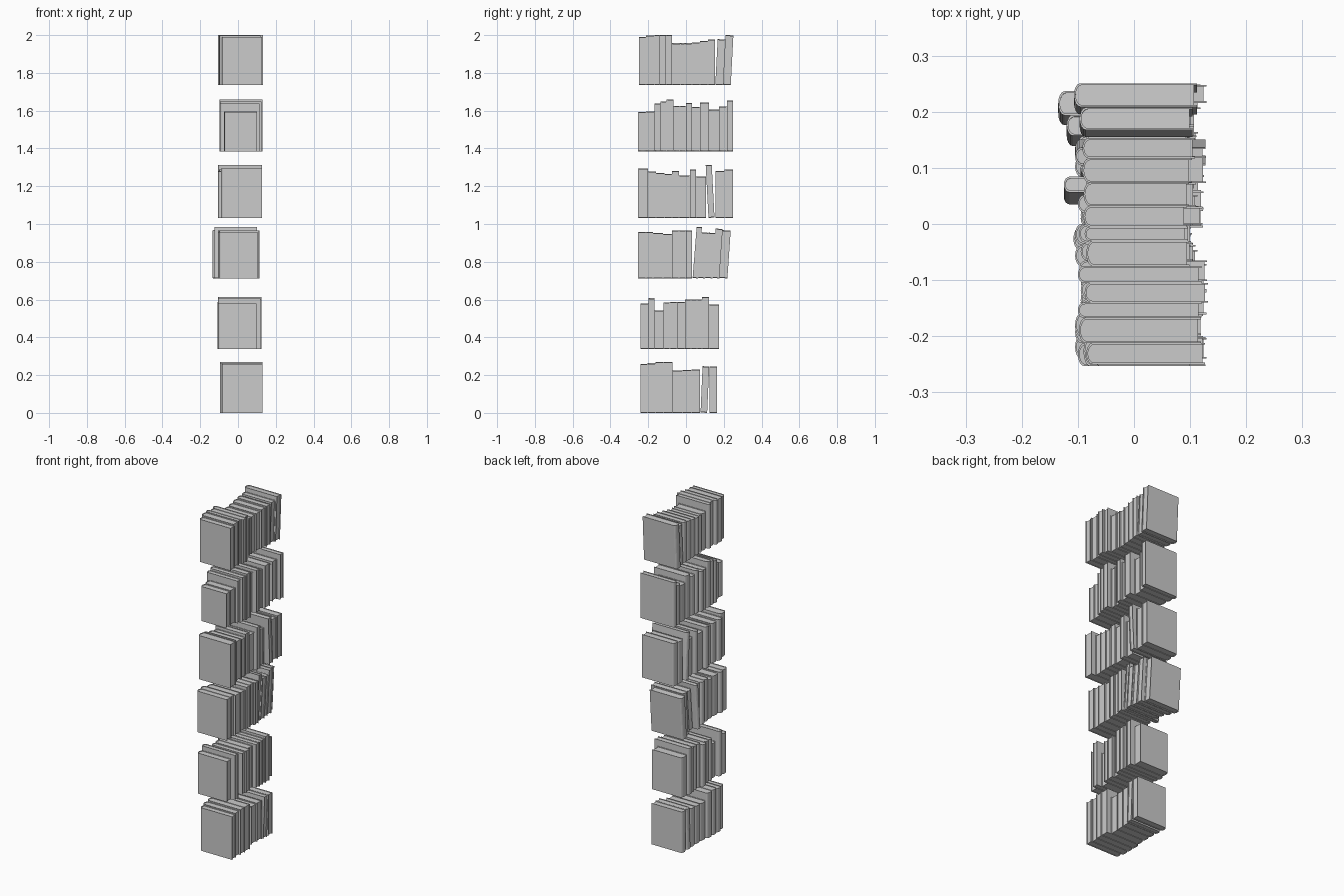
import bpy, bmesh, math
from mathutils import Matrix

cube = bpy.data.objects.get("Cube")
if cube:
    bpy.data.objects.remove(cube, do_unlink=True)

grey = bpy.data.materials.new("plain_grey")
grey.use_nodes = True
COLOUR = (0.6, 0.6, 0.6, 1)
grey.diffuse_color = COLOUR
grey.node_tree.nodes["Principled BSDF"].inputs["Base Color"].default_value = COLOUR

COVER = 0.003      # board thickness
OVERHANG = 0.005   # board edge beyond the pages
RATIO = 0.83       # book depth compared with its height


def spine_arc(spine, thick, inset):
    """Rounded back of a book, from its -y side to its +y side."""
    bulge = min(0.011, thick * 0.35)
    half = thick / 2 - inset
    points = []
    for i in range(9):
        a = math.pi * i / 8
        points.append((spine + inset + bulge * (1 - math.sin(a)), thick / 2 - half * math.cos(a)))
    return points


def extrude_outline(bm, outline, low, high):
    face = bm.faces.new([bm.verts.new((x, y, low)) for x, y in outline])
    side = bmesh.ops.extrude_face_region(bm, geom=[face])
    top = [v for v in side["geom"] if isinstance(v, bmesh.types.BMVert)]
    bmesh.ops.translate(bm, verts=top, vec=(0, 0, high - low))


def make_book(name, y, base, thick, height, spine, lean):
    fore = spine + height * RATIO
    outer = spine_arc(spine, thick, 0)
    inner = spine_arc(spine, thick, COVER)
    bm = bmesh.new()
    # wrapped cover: two boards joined by the rounded spine
    cover = [(fore, 0)] + outer + [(fore, thick), (fore, thick - COVER)]
    cover += inner[::-1] + [(fore, COVER)]
    extrude_outline(bm, cover, 0, height)
    # page block, set in from the board edges
    edge = fore - OVERHANG
    pages = [(edge, COVER)] + inner + [(edge, thick - COVER)]
    extrude_outline(bm, pages, COVER, height - COVER)
    bmesh.ops.recalc_face_normals(bm, faces=bm.faces)
    # tip the book on its lower corner
    pivot = Matrix.Translation((0, thick if lean > 0 else 0, 0))
    tip = pivot @ Matrix.Rotation(math.radians(-lean), 4, "X") @ pivot.inverted()
    bm.transform(Matrix.Translation((0, y, base)) @ tip)
    mesh = bpy.data.meshes.new(name)
    bm.to_mesh(mesh)
    bm.free()
    mesh.materials.append(grey)
    bpy.context.collection.objects.link(bpy.data.objects.new(name, mesh))


def book_row(name, base, start, books):
    """Each book: thickness, height, spine (thousandths), then optional lean and gap before."""
    y = start
    for number, book in enumerate(books, 1):
        thick, height, spine = (v / 1000 for v in book[:3])
        lean = book[3] if len(book) > 3 else 0
        y += book[4] / 1000 if len(book) > 4 else 0
        make_book(f"{name}_book_{number}", y, base, thick, height, -spine, lean)
        y += thick


book_row("bottom_row", 0, -0.24, [
    (37, 258, 85), (42, 263, 95), (42, 270, 95), (48, 270, 95), (52, 224, 85),
    (48, 227, 85), (46, 230, 85), (35, 246, 90, 2.5, 2), (40, 246, 90, 0, 12)])

book_row("second_row", 0.337, -0.24, [
    (42, 243, 105), (32, 270, 105), (48, 206, 85), (32, 248, 95), (40, 251, 95),
    (40, 251, 108), (32, 263, 95), (32, 264, 95), (26, 264, 100), (37, 277, 105),
    (53, 238, 95)])

book_row("third_row", 0.712, -0.253, [
    (41, 246, 100), (38, 246, 105), (52, 240, 95), (48, 235, 95), (37, 253, 100),
    (37, 253, 105), (32, 253, 95), (28, 272, 125, 4.5, 3), (38, 242, 95, 4.5),
    (38, 240, 100, 4.5), (37, 262, 120, 4), (43, 253, 135, 4)])

book_row("fourth_row", 1.032, -0.253, [
    (52, 262, 90), (42, 246, 105), (46, 238, 95), (38, 233, 90), (37, 249, 105),
    (58, 225, 90), (32, 257, 100), (53, 220, 85), (32, 280, 105, -3, 14),
    (50, 249, 95, 0, 4), (44, 257, 95)])

book_row("fifth_row", 1.385, -0.253, [
    (41, 207, 72), (46, 210, 75), (32, 253, 95), (32, 264, 95), (37, 275, 98),
    (32, 240, 95), (32, 240, 98), (32, 256, 90), (42, 235, 85), (48, 257, 85),
    (53, 220, 85), (42, 237, 90), (32, 270, 95)])

book_row("top_row", 1.735, -0.25, [
    (38, 255, 85), (45, 262, 98), (27, 265, 100), (35, 265, 88), (30, 265, 100),
    (45, 222, 85), (25, 222, 88), (37, 222, 90), (42, 227, 90), (43, 235, 92),
    (36, 242, 92), (40, 242, 97, 3, 2), (42, 264, 107, 3)])
